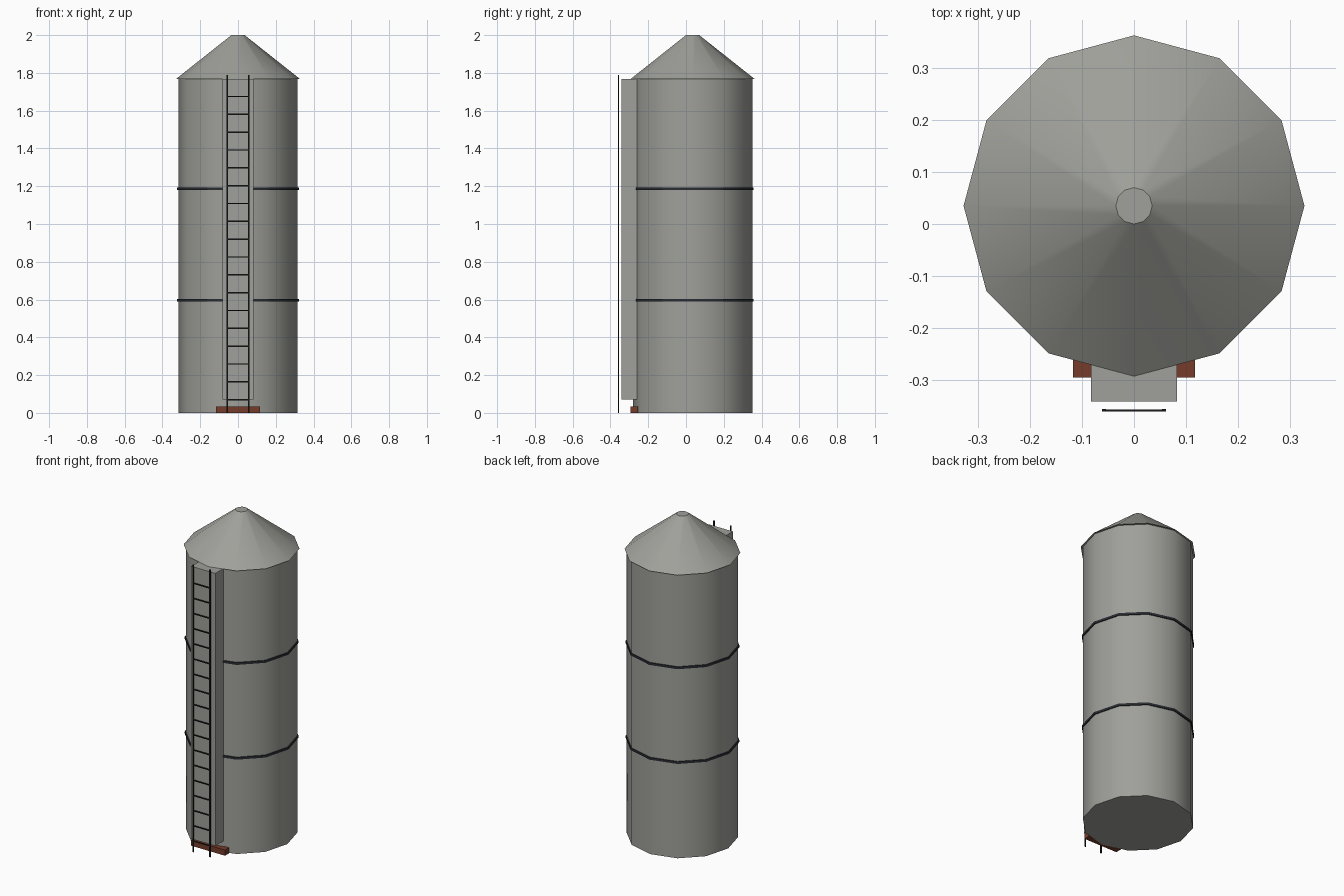
import bpy
from mathutils import Matrix
import bmesh
import math

if "Cube" in bpy.data.objects:
    bpy.data.objects.remove(bpy.data.objects["Cube"], do_unlink=True)

SIDES = 12
AXIS_Y = 0.035  # the tank sits behind the centre to leave room for the ladder


def material(name, rgb):
    mat = bpy.data.materials.new(name)
    mat.use_nodes = True
    color = (*rgb, 1.0)
    mat.diffuse_color = color
    bsdf = mat.node_tree.nodes["Principled BSDF"]
    bsdf.inputs["Base Color"].default_value = color
    bsdf.inputs["Roughness"].default_value = 0.7
    return mat


GREY = material("weathered_grey", (0.35, 0.352, 0.325))
BAND = material("dark_steel", (0.022, 0.025, 0.032))
BLACK = material("ladder_black", (0.012, 0.012, 0.012))
BROWN = material("rust_brown", (0.18, 0.045, 0.024))


def add_object(name, bm, mat, smooth=False):
    bmesh.ops.recalc_face_normals(bm, faces=bm.faces)
    mesh = bpy.data.meshes.new(name)
    bm.to_mesh(mesh)
    bm.free()
    mesh.materials.append(mat)
    obj = bpy.data.objects.new(name, mesh)
    bpy.context.collection.objects.link(obj)
    if smooth:
        bpy.ops.object.select_all(action="DESELECT")
        obj.select_set(True)
        bpy.context.view_layer.objects.active = obj
        bpy.ops.object.shade_smooth_by_angle(angle=math.radians(35))
    return obj


def lathe(name, profile, mat):
    """Revolve (radius, z) points into a capped twelve-sided solid."""
    bm = bmesh.new()
    rings = []
    for r, z in profile:
        rings.append([
            bm.verts.new((r * math.cos(a), AXIS_Y + r * math.sin(a), z))
            for a in (math.tau * i / SIDES for i in range(SIDES))
        ])
    for low, high in zip(rings, rings[1:]):
        for i in range(SIDES):
            j = (i + 1) % SIDES
            bm.faces.new((low[i], low[j], high[j], high[i]))
    bm.faces.new(rings[0])
    bm.faces.new(rings[-1])
    return add_object(name, bm, mat, smooth=True)


def add_box(bm, low, high):
    center = [(a + b) / 2 for a, b in zip(low, high)]
    size = [b - a for a, b in zip(low, high)]
    bmesh.ops.create_cube(
        bm, size=1, matrix=Matrix.Translation(center) @ Matrix.Diagonal((*size, 1)))


def box(name, low, high, mat):
    bm = bmesh.new()
    add_box(bm, low, high)
    return add_object(name, bm, mat)


# Tank and conical roof with a small overhang
lathe("tank", [(0.316, 0), (0.316, 1.775)], GREY)
lathe("roof", [(0.328, 1.768), (0.035, 2.0)], GREY)

# Hoops around the tank
for label, z in (("lower", 0.597), ("upper", 1.187)):
    lathe(label + "_hoop", [(0.322, z - 0.007), (0.322, z + 0.007)], BAND)

# Square chute up the front and the block at its foot
box("chute", (-0.083, -0.342, 0.07), (0.083, -0.2, 1.767), GREY)
box("foot_block", (-0.117, -0.295, 0), (0.117, -0.255, 0.035), BROWN)

# Ladder rails and rungs
ladder = bmesh.new()
for side in (-1, 1):
    x = side * 0.058
    add_box(ladder, (x - 0.004, -0.361, 0), (x + 0.004, -0.356, 1.79))
for i in range(18):
    z = 0.07 + i * 0.0944
    add_box(ladder, (-0.056, -0.3605, z - 0.0035), (0.056, -0.3565, z + 0.0035))
add_object("ladder", ladder, BLACK)
